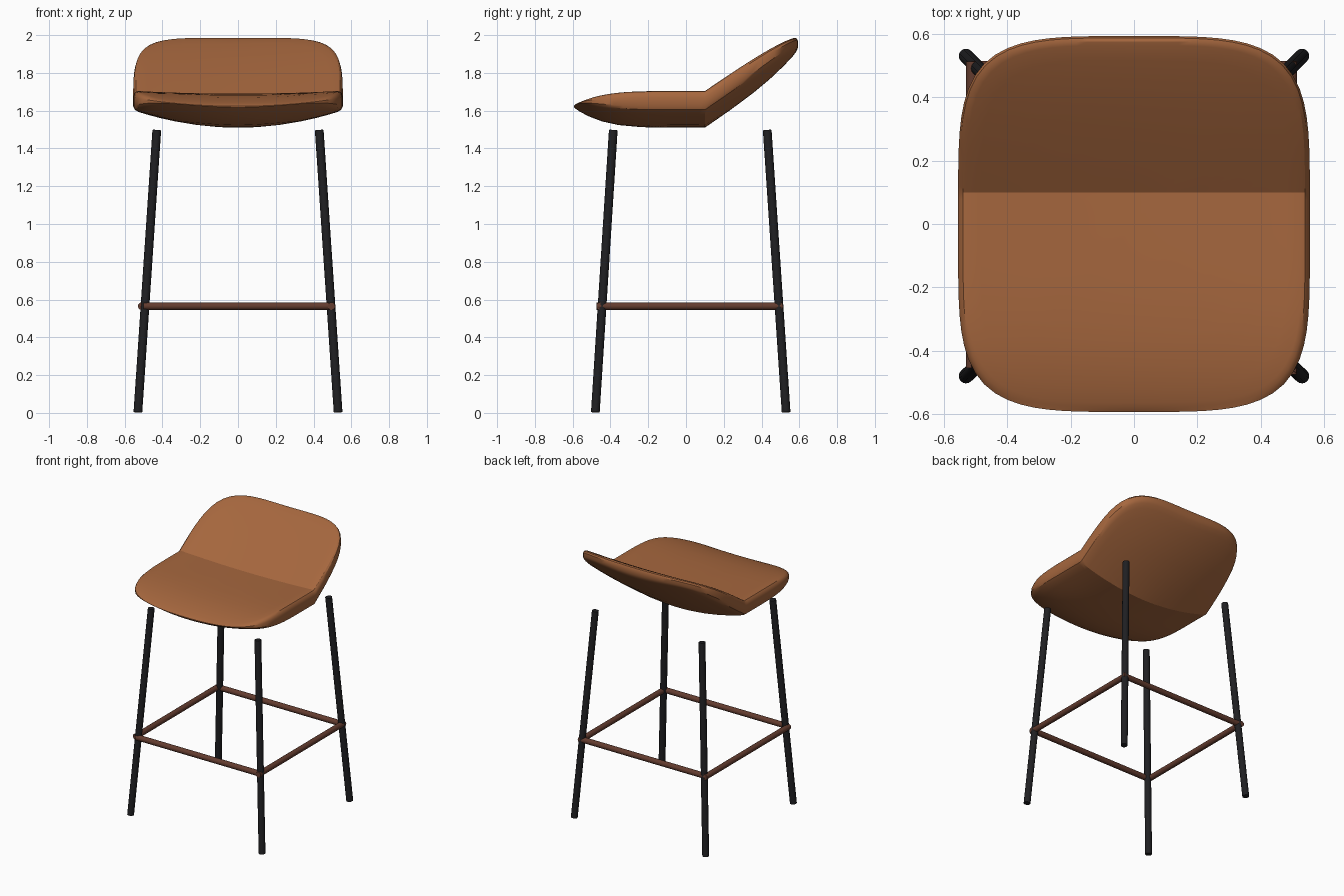
import bpy, bmesh, math
from mathutils import Vector

cube = bpy.data.objects.get("Cube")
if cube:
    bpy.data.objects.remove(cube)


def material(name, rgb):
    m = bpy.data.materials.new(name)
    m.use_nodes = True
    m.diffuse_color = (*rgb, 1)
    m.node_tree.nodes["Principled BSDF"].inputs["Base Color"].default_value = (*rgb, 1)
    return m


tan = material("tan leather", (0.38, 0.135, 0.048))
black = material("black metal", (0.014, 0.014, 0.016))
brown = material("brown metal", (0.125, 0.045, 0.028))


def finish(bm, name, mat):
    bmesh.ops.recalc_face_normals(bm, faces=bm.faces)
    mesh = bpy.data.meshes.new(name)
    bm.to_mesh(mesh)
    bm.free()
    mesh.materials.append(mat)
    ob = bpy.data.objects.new(name, mesh)
    bpy.context.collection.objects.link(ob)
    bpy.ops.object.select_all(action='DESELECT')
    ob.select_set(True)
    bpy.context.view_layer.objects.active = ob
    bpy.ops.object.shade_smooth_by_angle(angle=math.radians(31))
    return ob


def rod(name, a, b, radius, mat):
    a, b = Vector(a), Vector(b)
    bm = bmesh.new()
    bmesh.ops.create_cone(bm, cap_ends=True, segments=16, radius1=radius,
                          radius2=radius, depth=(b - a).length)
    ob = finish(bm, name, mat)
    ob.location = (a + b) / 2
    ob.rotation_euler = (b - a).to_track_quat('Z', 'Y').to_euler()


# Cushion shell: a slightly dished top over a bellied underside
HALF_X, HALF_Y, CREASE, SLOPE, SEGMENTS = 0.555, 0.593, 0.1, 0.68, 96


def top(x, y):
    return 1.69 + 0.05 * x * x - (0.5 if y < 0 else 0.25) * y ** 4


def bottom(x, y):
    return 1.51 + 0.3 * x * x + (0.85 if y < 0 else 0.6) * y ** 4


def outline(t):
    c, s = math.cos(t), math.sin(t)
    r = 1.0
    for _ in range(12):     # solve the soft rectangle radius along this angle
        u, v = abs(r * c) ** 4, abs(r * s) ** 4.7
        r -= (u + v - 1) / ((4 * u + 4.7 * v) / r)
    return r * c * HALF_X, r * s * HALF_Y


edge = [outline(math.tau * i / SEGMENTS) for i in range(SEGMENTS)]
inner = (0.2, 0.4, 0.6, 0.75, 0.87, 0.95)
# each ring: outline scale, and blend from underside (0) to top (1)
rings = [(s, 0) for s in inner] + [(0.985, 0.05), (1, 0.2), (1, 0.65), (0.99, 0.86), (0.972, 0.97)]
rings += [(s, 1) for s in reversed(inner)]

bm = bmesh.new()
loops = []
for s, blend in rings:
    loop = []
    for ex, ey in edge:
        x, y = ex * s, ey * s
        loop.append(bm.verts.new((x, y, bottom(x, y) * (1 - blend) + top(x, y) * blend)))
    loops.append(loop)
for lower, upper in zip(loops, loops[1:]):
    for i in range(SEGMENTS):
        j = (i + 1) % SEGMENTS
        bm.faces.new((lower[i], lower[j], upper[j], upper[i]))
for loop, height in ((loops[0], bottom), (loops[-1], top)):
    pole = bm.verts.new((0, 0, height(0, 0)))
    for i in range(SEGMENTS):
        bm.faces.new((loop[i], loop[(i + 1) % SEGMENTS], pole))

# Fold the rear part up along a crisp crease to make the backrest
bmesh.ops.bisect_plane(bm, geom=bm.verts[:] + bm.edges[:] + bm.faces[:],
                       plane_co=(0, CREASE, 0), plane_no=(0, 1, 0))
for v in bm.verts:
    v.co.z += SLOPE * max(0, v.co.y - CREASE)
finish(bm, "seat_shell", tan)

# Splayed legs
for end, foot_y, head_y in (("front", -0.48, -0.385), ("back", 0.53, 0.43)):
    for side, sx in (("left", 1), ("right", -1)):
        rod(f"{end}_{side}_leg", (sx * 0.53, foot_y, 0.003),
            (sx * 0.43, head_y, 1.497), 0.023, black)

# Footrest frame
BAR_Z = 0.565
rod("front_footrest_bar", (-0.5, -0.455, BAR_Z), (0.512, -0.455, BAR_Z), 0.02, brown)
rod("back_footrest_bar", (-0.512, 0.495, BAR_Z), (0.512, 0.495, BAR_Z), 0.02, brown)
rod("left_footrest_bar", (0.495, -0.475, BAR_Z), (0.495, 0.512, BAR_Z), 0.02, brown)
rod("right_footrest_bar", (-0.51, -0.455, BAR_Z), (-0.51, 0.512, BAR_Z), 0.02, brown)
